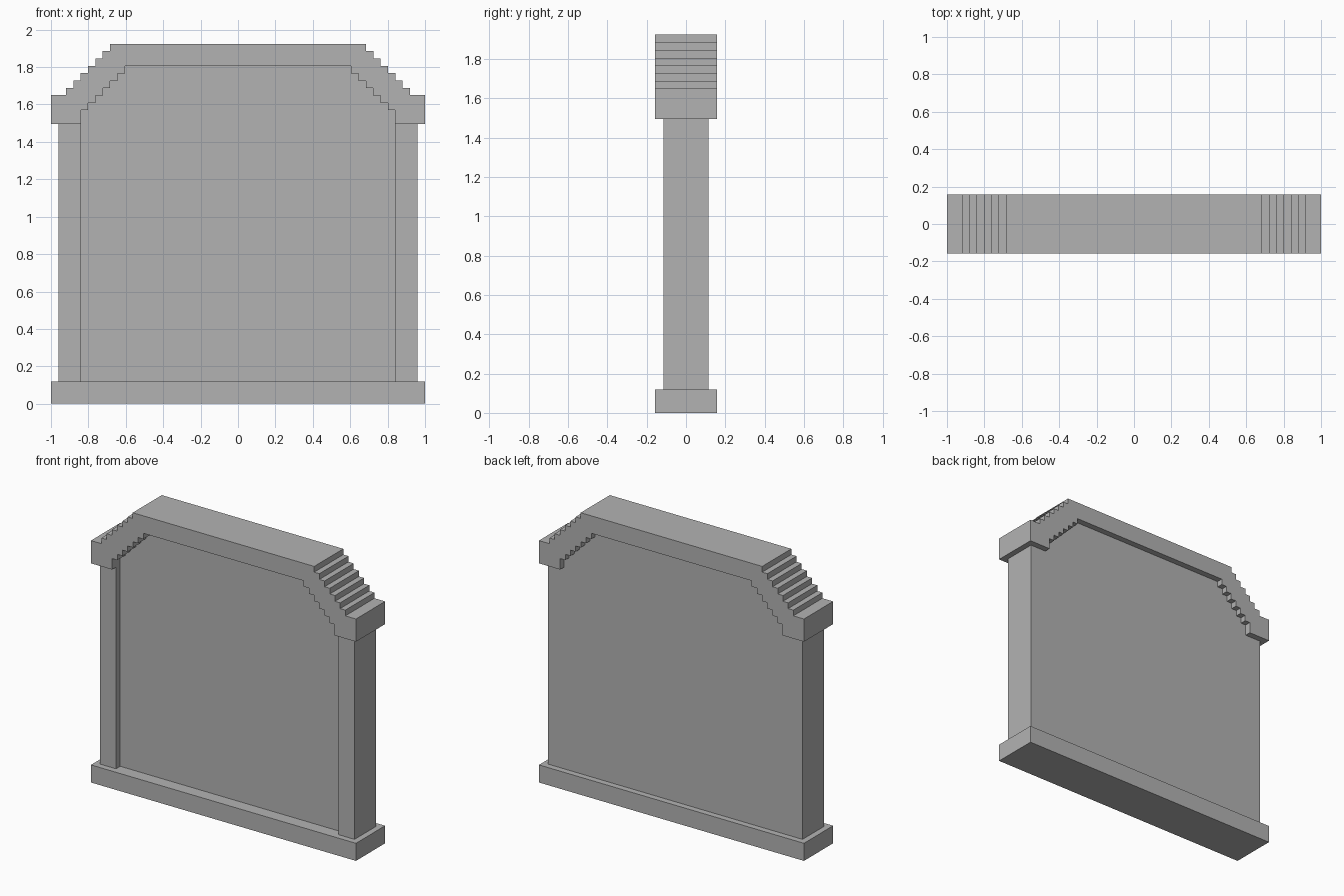
import bpy
import bmesh

cube = bpy.data.objects.get("Cube")
if cube:
    bpy.data.objects.remove(cube, do_unlink=True)

# One stone colour
stone = bpy.data.materials.new("grey stone")
stone.use_nodes = True
grey = (0.45, 0.45, 0.45, 1)
stone.diffuse_color = grey
stone.node_tree.nodes["Principled BSDF"].inputs["Base Color"].default_value = grey

HALF_DEPTH = 0.157   # base and arch
WALL_DEPTH = 0.115   # posts and flush back
PANEL_FRONT = -0.07  # recessed front panel
STEP = 0.0392
POST_OUT, POST_IN = 0.96, 0.84
BASE_TOP, ARCH_BOTTOM = 0.12, 1.495


def prism(points, direction):
    """Extrude a closed outline along a direction."""
    bm = bmesh.new()
    face = bm.faces.new([bm.verts.new(p) for p in points])
    new = bmesh.ops.extrude_face_region(bm, geom=[face])["geom"]
    verts = [v for v in new if isinstance(v, bmesh.types.BMVert)]
    bmesh.ops.translate(bm, verts=verts, vec=direction)
    return bm


def finish(bm, name):
    bmesh.ops.recalc_face_normals(bm, faces=bm.faces)
    mesh = bpy.data.meshes.new(name)
    bm.to_mesh(mesh)
    bm.free()
    mesh.materials.append(stone)
    bpy.context.collection.objects.link(bpy.data.objects.new(name, mesh))


def mirrored(half):
    """Complete an open half outline with its mirror image in x."""
    return half + [(-p[0], *p[1:]) for p in reversed(half)]


def stairs(x, z, risers):
    """Points of a stair going up and inward, starting with a riser."""
    pts = []
    for i in range(risers):
        pts += [(x - i * STEP, z + i * STEP), (x - i * STEP, z + (i + 1) * STEP)]
    return pts


# Plinth
plinth = mirrored([(1, -HALF_DEPTH, 0), (1, HALF_DEPTH, 0)])
finish(prism(plinth, (0, 0, BASE_TOP)), "plinth")

# Wall: two posts and a panel set back at the front, corners cut under the arch
plan = mirrored([(POST_IN, PANEL_FRONT, BASE_TOP), (POST_IN, -WALL_DEPTH, BASE_TOP),
                 (POST_OUT, -WALL_DEPTH, BASE_TOP), (POST_OUT, WALL_DEPTH, BASE_TOP)])
wall = prism(plan, (0, 0, 1.86 - BASE_TOP))
for side in (-1, 1):
    bmesh.ops.bisect_plane(wall, geom=wall.verts[:] + wall.edges[:] + wall.faces[:],
                           plane_co=(side * 0.8, 0, 1.7), plane_no=(side, 0, 1),
                           clear_outer=True)
    bmesh.ops.holes_fill(wall, edges=[e for e in wall.edges if e.is_boundary])
finish(wall, "wall")

# Stepped arch: outer stair up, inner stair back down
outer = mirrored([(1, ARCH_BOTTOM), (1, 1.65)] + stairs(0.92, 1.65, 7))
inner = mirrored([(POST_IN, ARCH_BOTTOM), (POST_IN, 1.57)]
                 + stairs(POST_IN - STEP, 1.57, 6))
outline = [(x, -HALF_DEPTH, z) for x, z in outer + inner[::-1]]
finish(prism(outline, (0, 2 * HALF_DEPTH, 0)), "stepped_arch")
